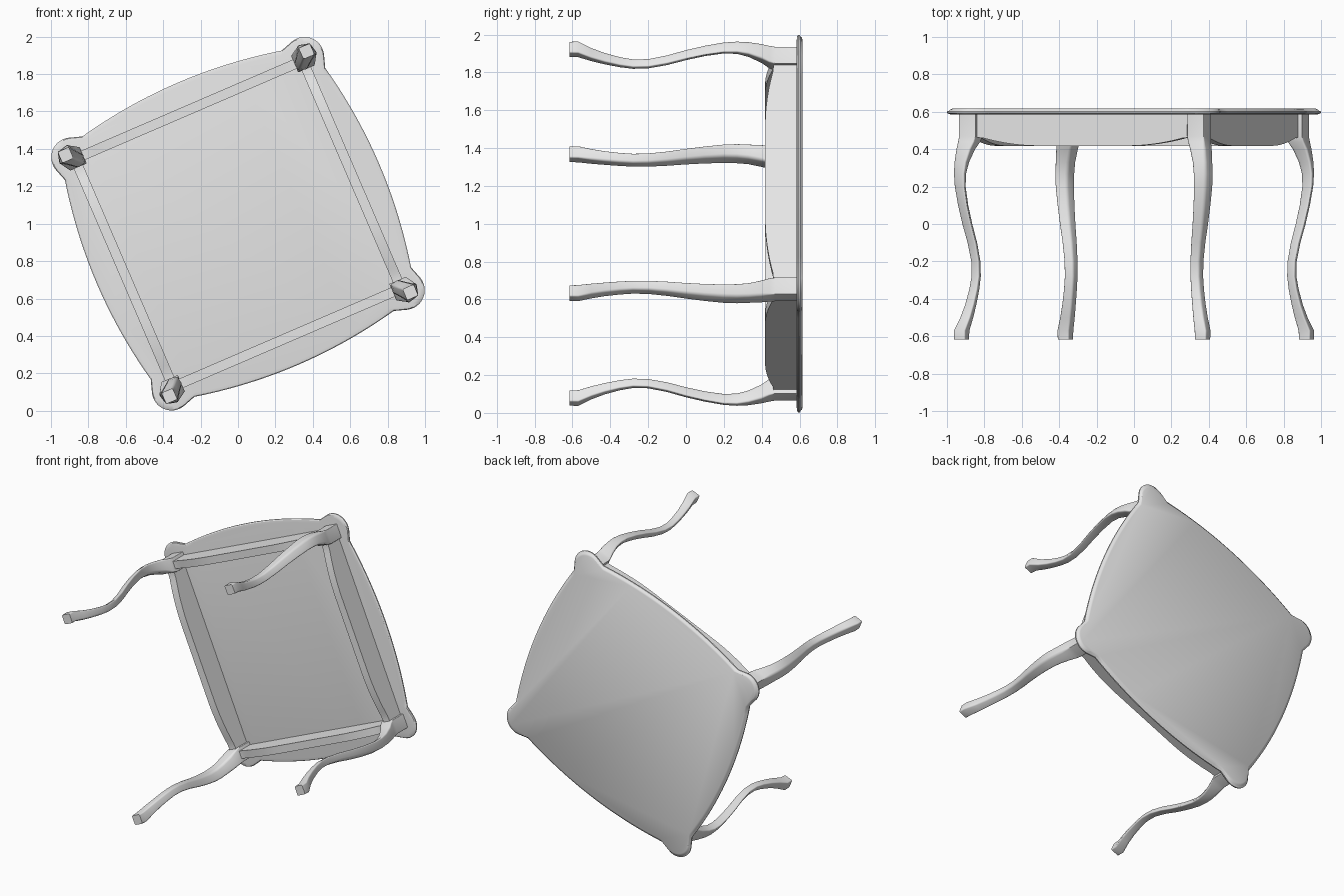
import bpy, bmesh
from math import sin, cos, pi, radians, sqrt
from mathutils import Matrix, Vector

cube = bpy.data.objects.get("Cube")
if cube:
    bpy.data.objects.remove(cube, do_unlink=True)

# One plain grey for the whole table
grey = bpy.data.materials.new("plain grey")
grey.use_nodes = True
grey.diffuse_color = (0.8, 0.8, 0.8, 1)
grey.node_tree.nodes["Principled BSDF"].inputs["Base Color"].default_value = (0.8, 0.8, 0.8, 1)

# The table lies on its side: its up axis points to +y, and it is turned in the x-z plane
TURN = radians(23.3)


def place(u, v, w):
    return Vector((u * cos(TURN) - v * sin(TURN), w, 1 + u * sin(TURN) + v * cos(TURN)))


def loft(name, rings, quarter=0, angle=35):
    """Skin a stack of equal-length rings, close both ends, turn by quarter turns."""
    turn = Matrix.Rotation(quarter * pi / 2, 3, 'Z')
    bm = bmesh.new()
    layers = [[bm.verts.new(place(*(turn @ Vector(p)))) for p in ring] for ring in rings]
    n = len(layers[0])
    for low, high in zip(layers, layers[1:]):
        for i in range(n):
            j = (i + 1) % n
            bm.faces.new((low[i], low[j], high[j], high[i]))
    bm.faces.new(layers[0])
    bm.faces.new(layers[-1])
    bmesh.ops.recalc_face_normals(bm, faces=bm.faces)
    mesh = bpy.data.meshes.new(name)
    bm.to_mesh(mesh)
    bm.free()
    mesh.materials.append(grey)
    obj = bpy.data.objects.new(name, mesh)
    bpy.context.collection.objects.link(obj)
    bpy.ops.object.select_all(action='DESELECT')
    obj.select_set(True)
    bpy.context.view_layer.objects.active = obj
    bpy.ops.object.shade_smooth_by_angle(angle=radians(angle))
    return obj


# Table top: rounded ears at the corners, bowed sides, moulded edge
CORNER, EAR = 0.68, 0.105
side = []
for k in range(13):
    a = radians(-15 + 120 * k / 12)
    side.append((CORNER + EAR * cos(a), CORNER + EAR * sin(a)))
for k in range(21):
    u = 0.58 - 1.16 * k / 20
    side.append((u, 0.762 + 0.058 * (1 - (u / 0.56) ** 2)))
outline = []
for q in range(4):
    c, s = round(cos(q * pi / 2)), round(sin(q * pi / 2))
    outline += [(u * c - v * s, u * s + v * c) for u, v in side]

edge = [(0.585, 0.022), (0.588, 0.006), (0.594, 0), (0.602, 0),
        (0.606, 0.008), (0.612, 0.012), (0.617, 0.022)]
loft("table_top", [[(u * (1 - d / 0.8), v * (1 - d / 0.8), w) for u, v in outline]
                   for w, d in edge], angle=30)


# Aprons: flat boards with a scalloped lower edge
def apron_bottom(t):
    if t < 0.4:
        return 0.418
    if t < 0.92:
        f = (t - 0.4) / 0.52
        return 0.418 + 0.044 * f * f
    return 0.462


STEPS = 40
lower = []
for k in range(STEPS + 1):
    t = 2 * k / STEPS - 1
    lower.append((0.64 * t, apron_bottom(abs(t))))
board = lower + [(0.64, 0.588), (-0.64, 0.588)]
for q, name in enumerate(("back", "left", "front", "right")):
    loft("apron_" + name, [[(u, v, w) for u, w in board] for v in (0.637, 0.69)], q)


# Cabriole legs: rounded-square sections following an S curve along the diagonal
def section(w, offset, deep, wide, rounding):
    reach = sqrt(2) * (1 - rounding) + rounding
    ring = []
    for corner in range(4):
        mid = corner * pi / 2
        for k in range(5):
            a = mid + (k / 4 - 0.5) * pi / 2
            d = sqrt(2) * (1 - rounding) * cos(mid) + rounding * cos(a)
            p = sqrt(2) * (1 - rounding) * sin(mid) + rounding * sin(a)
            d = 0.966 + offset + d * deep / (2 * reach)
            p = p * wide / (2 * reach)
            ring.append(((d - p) / sqrt(2), (d + p) / sqrt(2), w))
    return ring


# height, outward offset, depth along the diagonal, width across it, rounding
stations = [
    (0.588, -0.027, 0.134, 0.134, 0.06),
    (0.47, -0.027, 0.134, 0.134, 0.08),
    (0.44, -0.018, 0.126, 0.130, 0.2),
    (0.40, 0.002, 0.104, 0.122, 0.35),
    (0.33, 0.025, 0.080, 0.110, 0.4),
    (0.27, 0.035, 0.066, 0.108, 0.4),
    (0.20, 0.034, 0.058, 0.104, 0.4),
    (0.10, 0.017, 0.055, 0.096, 0.4),
    (0.00, -0.007, 0.054, 0.088, 0.4),
    (-0.10, -0.036, 0.052, 0.080, 0.4),
    (-0.20, -0.056, 0.050, 0.074, 0.4),
    (-0.28, -0.058, 0.051, 0.072, 0.4),
    (-0.35, -0.047, 0.055, 0.073, 0.4),
    (-0.43, -0.027, 0.062, 0.076, 0.4),
    (-0.50, -0.004, 0.072, 0.082, 0.35),
    (-0.57, 0.026, 0.088, 0.090, 0.25),
    (-0.617, 0.026, 0.084, 0.086, 0.25),
]
for q, name in enumerate(("back_left", "back_right", "front_right", "front_left")):
    loft("leg_" + name, [section(*s) for s in stations], q, 40)
